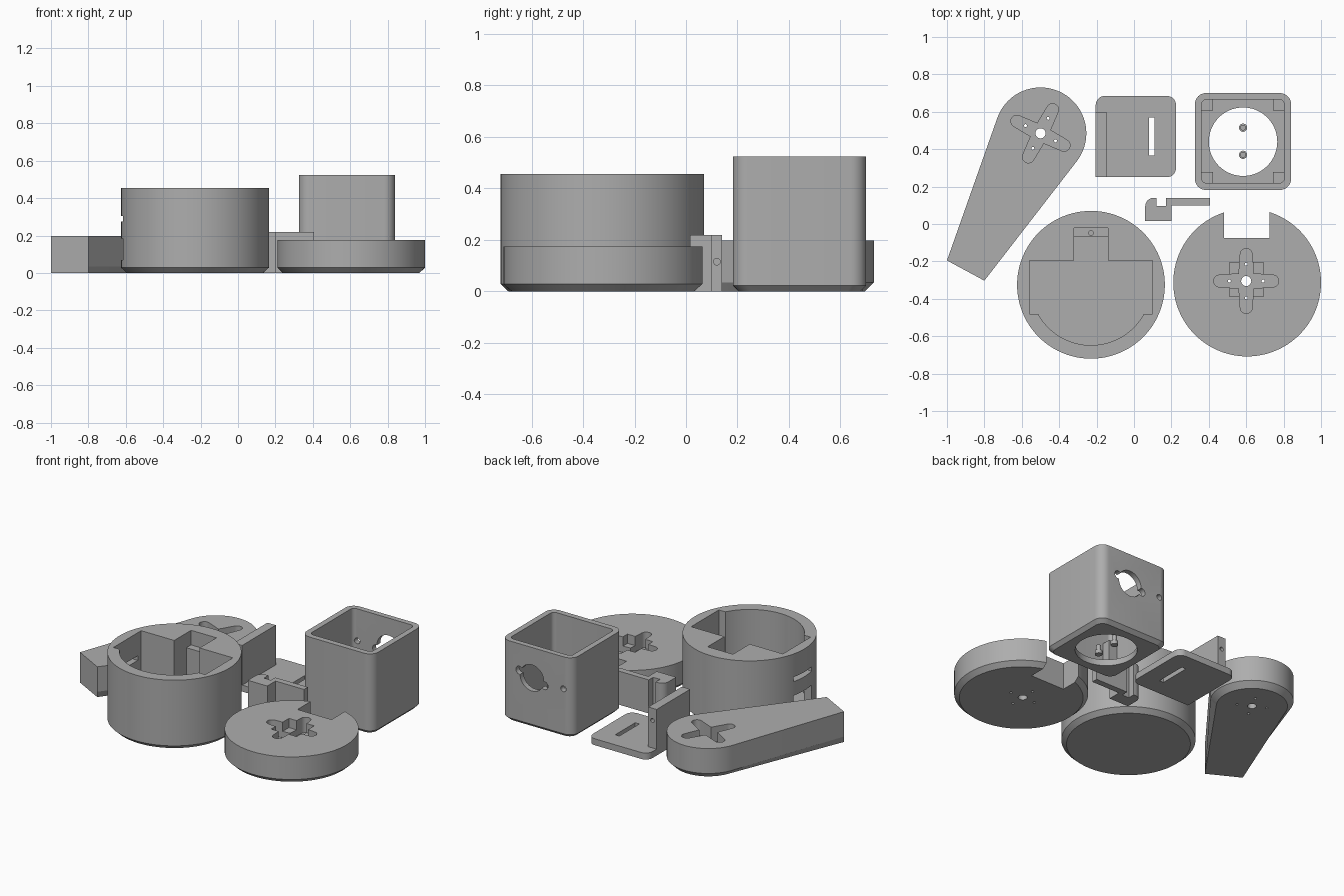
import bpy, bmesh, math
from mathutils import Matrix, Vector

if "Cube" in bpy.data.objects:
    bpy.data.objects.remove(bpy.data.objects["Cube"])

gray = bpy.data.materials.new("matte gray")
gray.diffuse_color = (0.42, 0.42, 0.42, 1)
gray.use_nodes = True
gray.node_tree.nodes["Principled BSDF"].inputs["Base Color"].default_value = gray.diffuse_color


def arc(cx, cy, r, a0, a1, n):
    return [(cx + r * math.cos(math.radians(a0 + (a1 - a0) * i / n)),
             cy + r * math.sin(math.radians(a0 + (a1 - a0) * i / n))) for i in range(n + 1)]


def circle(cx, cy, r, n=96):
    return arc(cx, cy, r, 0, 360, n)[:-1]


def rect(x0, x1, y0, y1, r=0.0):
    if r == 0:
        return [(x0, y0), (x1, y0), (x1, y1), (x0, y1)]
    return (arc(x1 - r, y1 - r, r, 0, 90, 8) + arc(x0 + r, y1 - r, r, 90, 180, 8)
            + arc(x0 + r, y0 + r, r, 180, 270, 8) + arc(x1 - r, y0 + r, r, 270, 360, 8))


def loft(name, layers):
    """Solid through stacked outlines [(z, outline), ...]."""
    bm = bmesh.new()
    rings = [[bm.verts.new((x, y, z)) for x, y in pts] for z, pts in layers]
    n = len(rings[0])
    for a, b in zip(rings, rings[1:]):
        for i in range(n):
            j = (i + 1) % n
            bm.faces.new((a[i], a[j], b[j], b[i]))
    bm.faces.new(rings[0][::-1])
    bm.faces.new(rings[-1])
    bmesh.ops.recalc_face_normals(bm, faces=bm.faces)
    me = bpy.data.meshes.new(name)
    bm.to_mesh(me)
    bm.free()
    ob = bpy.data.objects.new(name, me)
    bpy.context.collection.objects.link(ob)
    me.materials.append(gray)
    return ob


def prism(pts, z0, z1, name="cutter"):
    return loft(name, [(z0, pts), (z1, pts)])


def rod(start, end, r, n=24):
    """Round cutter along any direction."""
    s, e = Vector(start), Vector(end)
    ob = prism(circle(0, 0, r, n), 0, (e - s).length)
    rot = (e - s).to_track_quat('Z', 'Y').to_matrix().to_4x4()
    ob.data.transform(Matrix.Translation(s) @ rot)
    return ob


def cut(ob, cutters):
    for c in cutters:
        m = ob.modifiers.new("cut", 'BOOLEAN')
        m.operation = 'DIFFERENCE'
        m.solver = 'EXACT'
        m.object = c
    bpy.context.view_layer.update()
    me = bpy.data.meshes.new_from_object(ob.evaluated_get(bpy.context.evaluated_depsgraph_get()))
    ob.modifiers.clear()
    ob.data = me
    for c in cutters:
        bpy.data.objects.remove(c)
    return ob


def horn_cutters(cx, cy, turn, top, depth):
    """Four-armed pocket with an axle hole and four pilot holes."""
    out = []
    for k in range(2):
        a = math.radians(turn + 90 * k)
        pts = (arc(0.142, 0, 0.032, -90, 90, 10) + [(0.04, 0.039)] + [(-0.04, 0.039)]
               + arc(-0.142, 0, 0.032, 90, 270, 10) + [(-0.04, -0.039), (0.04, -0.039)])
        ca, sa = math.cos(a), math.sin(a)
        out.append(prism([(cx + x * ca - y * sa, cy + x * sa + y * ca) for x, y in pts],
                         top - depth, top + 0.1))
        for s in (-0.09, 0.09):
            out.append(prism(circle(cx + s * ca, cy + s * sa, 0.008, 12), -0.1, top + 0.1))
    out.append(prism(circle(cx, cy, 0.027, 32), -0.1, top + 0.1))
    return out


# Tapered arm: bevel under the round end fades out at the square tip
def arm_outline(r):
    return arc(-0.5, 0.485, r, -37, 160, 64) + [(-1.0, -0.195), (-0.8, -0.303)]


arm = loft("tapered_arm", [(0, arm_outline(0.21)), (0.035, arm_outline(0.245)),
                           (0.197, arm_outline(0.245))])
cut(arm, horn_cutters(-0.5, 0.485, -27, 0.197, 0.10))

# Slotted base plate with an upright wall
cut(prism(rect(-0.205, 0.225, 0.25, 0.685, 0.05), 0, 0.042, "slotted_plate"),
    [prism(rect(0.08, 0.11, 0.365, 0.57), -0.1, 0.2)])
cut(prism(rect(-0.205, -0.145, 0.25, 0.595), 0.0, 0.30, "plate_wall"),
    [rod((-0.175, 0.7, 0.22), (-0.175, 0.48, 0.22), 0.013)])

# Hook bracket
hook = [(0.06, 0.015), (0.2, 0.015), (0.2, 0.1), (0.405, 0.1), (0.405, 0.14), (0.17, 0.14),
        (0.17, 0.095), (0.12, 0.095), (0.12, 0.14)] + arc(0.105, 0.095, 0.045, 90, 180, 8)
cut(prism(hook, 0, 0.218, "hook_bracket"), [rod((0.5, 0.12, 0.115), (0.3, 0.12, 0.115), 0.013)])

# Square housing with round floor opening and holes in the back wall
bx, by = 0.583, 0.44
box = loft("square_housing", [(0, rect(0.348, 0.818, 0.205, 0.677, 0.05)),
                              (0.023, rect(0.325, 0.84, 0.182, 0.70, 0.06)),
                              (0.523, rect(0.325, 0.84, 0.182, 0.70, 0.06))])
hz, hx = 0.325, 0.618
cut(box, [prism(rect(0.362, 0.803, 0.219, 0.665, 0.025), 0.04, 0.7),
          prism(circle(bx, by, 0.183), -0.1, 0.2),
          rod((hx, 0.6, hz), (hx, 0.8, hz), 0.085, 48),
          rod((hx + 0.09, 0.6, hz + 0.026), (hx + 0.09, 0.8, hz + 0.026), 0.026),
          rod((hx - 0.09, 0.6, hz - 0.026), (hx - 0.09, 0.8, hz - 0.026), 0.026),
          rod((0.392, 0.6, 0.315), (0.392, 0.8, 0.315), 0.019)])

# Corner posts inside the housing
for sx in (-1, 1):
    for sy in (-1, 1):
        xs = sorted((bx + sx * 0.16, bx + sx * 0.225))
        ys = sorted((by + 0.002 + sy * 0.165, by + 0.002 + sy * 0.226))
        prism(rect(xs[0], xs[1], ys[0], ys[1]), 0.03, 0.2, "corner_post")

# Two loose pins in the floor opening
for y in (0.37, 0.515):
    loft("pin", [(0, circle(bx, y, 0.022, 24)), (0.025, circle(bx, y, 0.022, 24)),
                 (0.026, circle(bx, y, 0.015, 24)), (0.06, circle(bx, y, 0.015, 24))])


def drum(name, cx, cy, h):
    return loft(name, [(0, circle(cx, cy, 0.365)), (0.028, circle(cx, cy, 0.395)),
                       (h, circle(cx, cy, 0.395))])


# Notched lid
lid = drum("notched_lid", 0.605, -0.313, 0.175)
cut(lid, [prism(rect(0.48, 0.725, -0.075, 0.3), -0.1, 0.4),
          prism(rect(0.51, 0.692, -0.387, -0.205), 0.115, 0.4)]
    + horn_cutters(0.6, -0.305, 0, 0.175, 0.10))

# Round case: wide pocket, rounded front, rear notch with screw ledge, side openings
cx, cy = -0.23, -0.325
pocket = ([(0.1, -0.48), (0.1, -0.195), (-0.56, -0.195), (-0.56, -0.48)]
          + arc(cx, cy, 0.323, 208.7, 331.3, 48))
case = drum("round_case", cx, cy, 0.455)
cut(case, [prism(pocket, 0.04, 0.6),
           prism(rect(-0.322, -0.14, -0.25, -0.07), 0.04, 0.6),
           prism(rect(-0.322, -0.14, -0.25, -0.022), 0.36, 0.6),
           prism(circle(cx, -0.06 + 0.012, 0.012, 16), 0.22, 0.6),
           prism(rect(-0.7, -0.5, -0.41, -0.23), 0.275, 0.305),
           prism(rect(-0.7, -0.5, -0.41, -0.23), 0.07, 0.185)])

# Smooth round walls, keep hard edges
for ob in list(bpy.context.scene.objects):
    bpy.ops.object.select_all(action='DESELECT')
    ob.select_set(True)
    bpy.context.view_layer.objects.active = ob
    bpy.ops.object.shade_smooth_by_angle(angle=math.radians(25))
